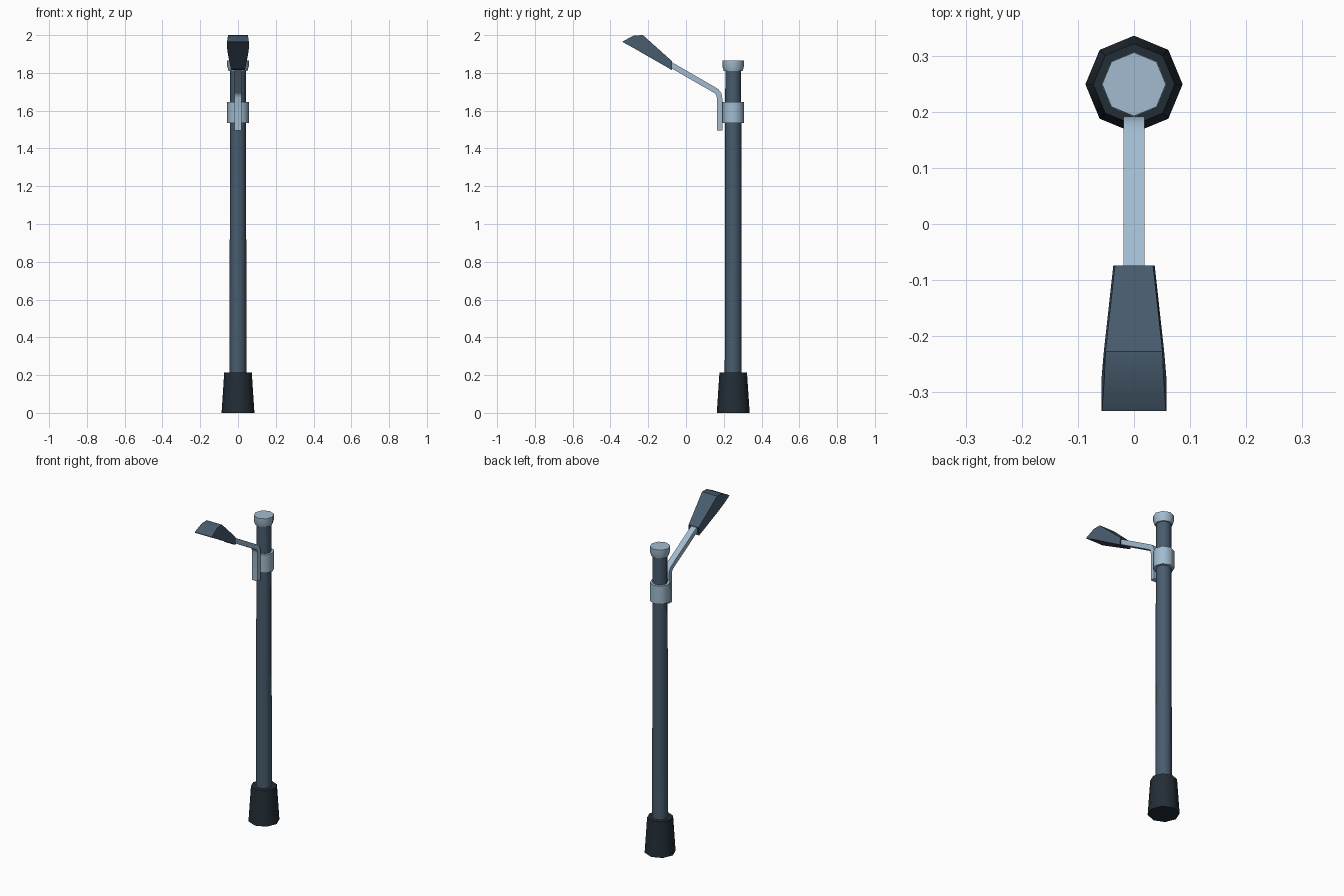
import bpy, bmesh, math

if "Cube" in bpy.data.objects:
    bpy.data.objects.remove(bpy.data.objects["Cube"])


def material(name, rgb):
    m = bpy.data.materials.new(name)
    m.diffuse_color = (*rgb, 1)
    m.use_nodes = True
    m.node_tree.nodes["Principled BSDF"].inputs["Base Color"].default_value = m.diffuse_color
    return m


SLATE = material("slate_metal", (0.065, 0.107, 0.156))
LIGHT = material("pale_steel", (0.36, 0.50, 0.63))
DARK = material("dark_base", (0.017, 0.027, 0.037))
POLE_Y = 0.25


def finish(bm, name, mats, smooth=None):
    bmesh.ops.recalc_face_normals(bm, faces=bm.faces[:])
    me = bpy.data.meshes.new(name)
    bm.to_mesh(me)
    bm.free()
    for m in mats:
        me.materials.append(m)
    ob = bpy.data.objects.new(name, me)
    bpy.context.collection.objects.link(ob)
    if smooth:
        bpy.ops.object.select_all(action='DESELECT')
        bpy.context.view_layer.objects.active = ob
        ob.select_set(True)
        bpy.ops.object.shade_smooth_by_angle(angle=math.radians(smooth))
    return ob


def loft(rings):
    """Skin a list of equal-length point rings and cap both ends."""
    bm = bmesh.new()
    vs = [[bm.verts.new(p) for p in r] for r in rings]
    n = len(vs[0])
    for a, b in zip(vs, vs[1:]):
        for i in range(n):
            j = (i + 1) % n
            bm.faces.new((a[i], a[j], b[j], b[i]))
    first, last = bm.faces.new(vs[0]), bm.faces.new(vs[-1])
    return bm, first, last


def turned(name, profile, mat, sides=8):
    """Eight-sided upright part from (radius, z) pairs."""
    rings = [[(r * math.cos(2 * math.pi * i / sides),
               POLE_Y + r * math.sin(2 * math.pi * i / sides), z)
              for i in range(sides)] for r, z in profile]
    return finish(loft(rings)[0], name, [mat], 50)


# Upright parts
turned("base", [(0.087, 0), (0.073, 0.213)], DARK)
turned("pole", [(0.045, 0.2), (0.042, 1.83)], SLATE)
turned("collar", [(0.058, 1.535), (0.058, 1.645)], LIGHT)
turned("cap", [(0.05, 1.81), (0.057, 1.835), (0.057, 1.865)], LIGHT)

# Bent arm: rectangular bar swept along a path in the y-z plane
path = [(0.178, 1.495), (0.178, 1.665), (0.174, 1.686),
        (0.163, 1.702), (0.145, 1.713), (-0.115, 1.863)]
rings = []
for k, (y, z) in enumerate(path):
    a, b = path[max(k - 1, 0)], path[min(k + 1, len(path) - 1)]
    dy, dz = b[0] - a[0], b[1] - a[1]
    d = math.hypot(dy, dz)
    ny, nz = dz / d * 0.0145, -dy / d * 0.0145
    rings.append([(sx * 0.0185, y + s * ny, z + s * nz)
                  for sx, s in ((-1, -1), (1, -1), (1, 1), (-1, 1))])
finish(loft(rings)[0], "arm", [LIGHT], 30)

# Lamp head: stations of (y, bottom z, bottom half width, top z, top half width)
stations = [(-0.074, 1.815, 0.037, 1.862, 0.034),
            (-0.228, 1.903, 0.054, 2.0, 0.051),
            (-0.275, 1.930, 0.058, 1.998, 0.053),
            (-0.335, 1.963, 0.058, 1.967, 0.057)]
bm, rear, _ = loft([[(-wb, y, zb), (wb, y, zb), (wt, y, zt), (-wt, y, zt)]
                    for y, zb, wb, zt, wt in stations])
bmesh.ops.recalc_face_normals(bm, faces=bm.faces[:])
# recessed socket where the arm enters
bmesh.ops.inset_individual(bm, faces=[rear], thickness=0.005)
bmesh.ops.inset_individual(bm, faces=[rear], thickness=0.001, depth=-0.012)
rear.material_index = 1
finish(bm, "lamp_head", [SLATE, DARK], 35)
